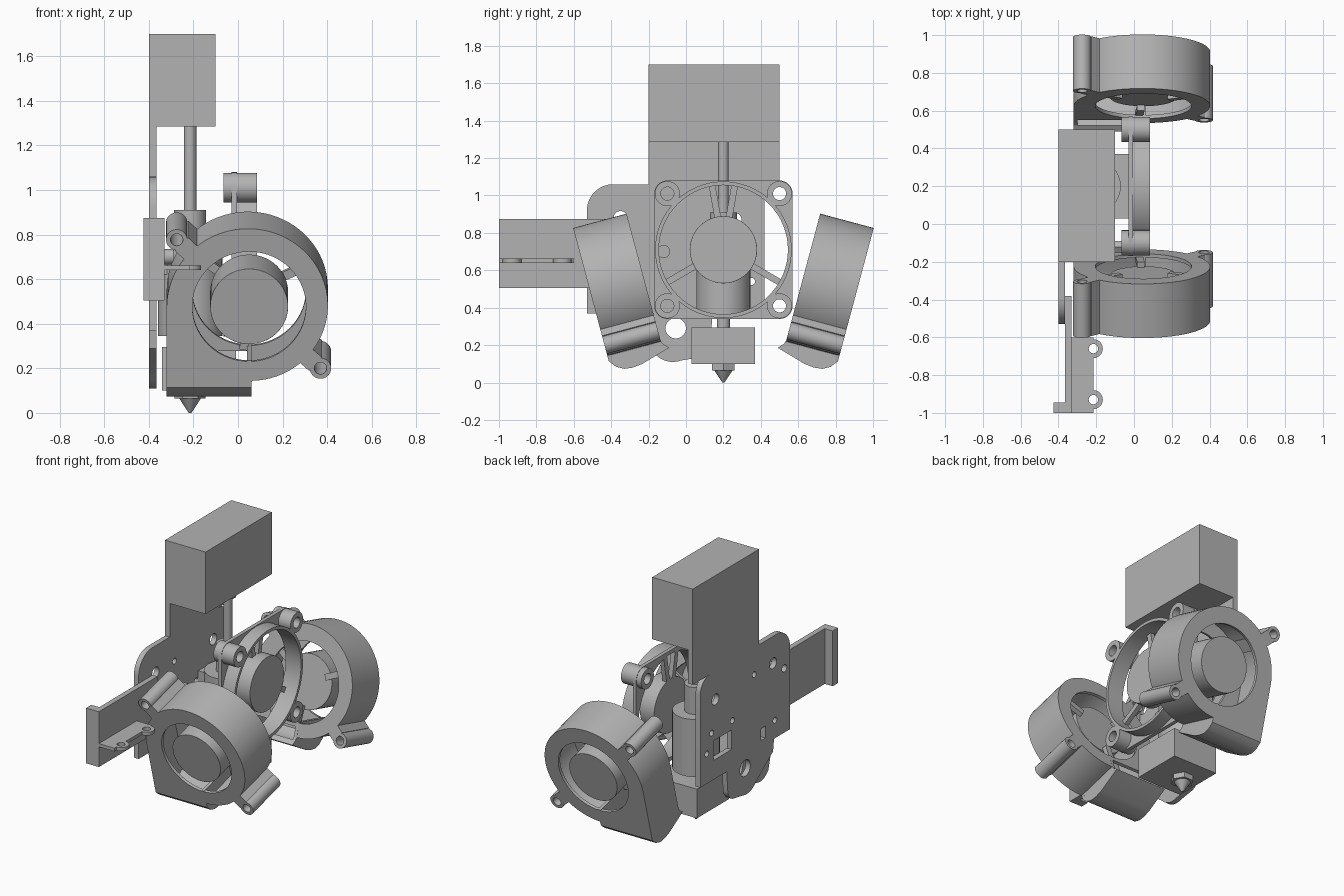
import bpy, bmesh
from math import sin, cos, radians, pi, atan2, hypot
from mathutils import Matrix, Vector

old = bpy.data.objects.get("Cube")
if old:
    bpy.data.objects.remove(old)

GREY = (0.45, 0.45, 0.45, 1)
mat = bpy.data.materials.new("mid_grey")
mat.use_nodes = True
mat.diffuse_color = GREY
mat.node_tree.nodes["Principled BSDF"].inputs["Base Color"].default_value = GREY


def frame(origin, u, v, d):
    m = Matrix((u, v, d)).transposed().to_4x4()
    m.translation = origin
    return m


X, Y, Z = Vector((1, 0, 0)), Vector((0, 1, 0)), Vector((0, 0, 1))
FLAT = frame((0, 0, 0), X, Y, Z)      # outline in x, y; depth along z
SIDE = frame((0, 0, 0), Y, Z, X)      # outline in y, z; depth along x


def finish(name, bm, m):
    bm.transform(m)
    bmesh.ops.recalc_face_normals(bm, faces=bm.faces)
    me = bpy.data.meshes.new(name)
    bm.to_mesh(me)
    bm.free()
    me.materials.append(mat)
    ob = bpy.data.objects.new(name, me)
    bpy.context.collection.objects.link(ob)
    bpy.context.view_layer.objects.active = ob
    bpy.ops.object.select_all(action='DESELECT')
    ob.select_set(True)
    bpy.ops.object.shade_smooth_by_angle(angle=radians(30))
    return ob


def prism(name, loops, d0, d1, m=FLAT, bevel=0):
    """Extrude an outline (first loop) with holes (other loops) from d0 to d1."""
    bm = bmesh.new()
    for loop in loops:
        vs = [bm.verts.new((a, b, d0)) for a, b in loop]
        for i, v in enumerate(vs):
            bm.edges.new((vs[i - 1], v))
    bmesh.ops.triangle_fill(bm, edges=bm.edges[:], use_beauty=True, normal=(0, 0, 1))
    got = bmesh.ops.extrude_face_region(bm, geom=bm.faces[:])
    top = [g for g in got["geom"] if isinstance(g, bmesh.types.BMVert)]
    bmesh.ops.translate(bm, verts=top, vec=(0, 0, d1 - d0))
    ob = finish(name, bm, m)
    if bevel:
        mod = ob.modifiers.new("soft_edge", 'BEVEL')
        mod.width, mod.segments = bevel, 3
    return ob


def arc(a, b, r, start, end, n=40, r2=None):
    r2 = r if r2 is None else r2
    pts = []
    for i in range(n + 1):
        t = i / n
        ang, rad = radians(start + (end - start) * t), r + (r2 - r) * t
        pts.append((a + rad * cos(ang), b + rad * sin(ang)))
    return pts


def circle(a, b, r, n=32):
    return arc(a, b, r, 0, 360 - 360 / n, n - 1)


def rect(a0, b0, a1, b1):
    return [(a0, b0), (a1, b0), (a1, b1), (a0, b1)]


def rounded(a0, b0, a1, b1, r):
    return (arc(a1 - r, b1 - r, r, 0, 90, 8) + arc(a0 + r, b1 - r, r, 90, 180, 8)
            + arc(a0 + r, b0 + r, r, 180, 270, 8) + arc(a1 - r, b0 + r, r, 270, 360, 8))


def strut(name, a, b, ang, r0, r1, width, d0, d1, m):
    c, s, h = cos(ang), sin(ang), width / 2
    loop = [(a + r * c - k * s, b + r * s + k * c)
            for r, k in ((r0, -h), (r1, -h), (r1, h), (r0, h))]
    return prism(name, [loop], d0, d1, m)


# Motor and mounting plate
prism("motor_box", [rect(-.40, -.20, -.10, .50)], 1.285, 1.70)
outline = ([(.50, 1.06), (.50, 1.29), (-.20, 1.29), (-.20, 1.06)]
           + arc(-.39, .92, .14, 90, 180, 8) + [(-.53, .37), (-.36, .37), (-.35, .29)]
           + arc(-.07, .24, .13, 220, 290, 8) + arc(.05, .21, .08, 290, 360, 6)
           + [(.14, .34), (.42, .34)] + arc(.32, .96, .10, 0, 90, 8))
holes = [circle(a, b, r, 20) for a, b, r in (
    (-.055, .29, .055), (-.35, .88, .037), (.26, .87, .037), (-.47, .80, .025),
    (-.15, .88, .02), (.08, .66, .02), (.35, .54, .02), (.30, .66, .02), (-.37, .49, .02))]
holes += [rect(.09, .47, .28, .60), rect(-.27, .41, -.22, .49)]
prism("mounting_plate", [outline] + holes, -.40, -.365, SIDE)

# Side arm with end flange and eared shelf
prism("arm_plate", [rect(-1, .505, -.38, .875)], -.366, -.33, SIDE)
prism("arm_flange", [rect(-.425, -1, -.335, -.945)], .505, .875)
shelf = ([(-.34, -1), (-.215, -1)] + arc(-.215, -.93, .05, -90, 90, 12)
         + arc(-.215, -.66, .05, -90, 90, 12) + [(-.215, -.60), (-.34, -.60)])
prism("arm_shelf", [shelf, circle(-.215, -.93, .025, 16), circle(-.215, -.66, .025, 16)],
      .64, .662)

# Hot end stack
HX, HY = -.215, .20
for name, r, z0, z1 in (("feed_tube", .028, .88, 1.29), ("top_collar", .072, .72, .91),
                        ("heat_sink", .145, .345, .73), ("heat_break", .035, .28, .35)):
    prism(name, [circle(HX, HY, r)], z0, z1)
prism("sink_mount", [rect(-.37, .10, -.25, .30)], .62, .72)
prism("standoff", [circle(-.12, .70, .035, 20)], -.37, -.29, SIDE)
prism("heater_block", [rect(-.34, .03, -.01, .37)], .10, .295)
prism("nozzle_hex", [circle(HX, HY, .07, 6)], .065, .101)
bm = bmesh.new()
bmesh.ops.create_cone(bm, cap_ends=True, segments=24, radius1=.006, radius2=.052, depth=.07)
finish("nozzle_tip", bm, Matrix.Translation((HX, HY, .035)))

# Axial cooling fan facing sideways
FY, FZ, RAD = .20, .71, .365
prism("fan_ring", [circle(FY, FZ, RAD, 64), circle(FY, FZ, .345, 64)], -.03, .085, SIDE)
corners = [(FY + i * .30, FZ + j * .30) for i in (-1, 1) for j in (-1, 1)]
prism("fan_back_plate", [rounded(FY - .37, FZ - .37, FY + .37, FZ + .37, .07),
                         circle(FY, FZ, .35, 64)]
      + [circle(a, b, .036, 20) for a, b in corners], -.03, -.005, SIDE)
for a, b in corners:
    prism("fan_corner_tube", [circle(a, b, .067), circle(a, b, .035)], -.065, .085, SIDE)
prism("fan_hub", [circle(FY, FZ, .18, 48)], -.03, .075, SIDE, .012)
for deg in (80, 100, 210, 330):
    strut("fan_strut", FY, FZ, radians(deg), .15, .355, .035, -.03, 0, SIDE)


# Tilted blowers: p across, q up the face, w into the body
def blower(side, m):
    depth = .296

    def shell(inset, bottom):
        return ([(-.37 + inset, bottom)] + arc(0, 0, .37 - inset, 180, -88, 56, .345 - inset)
                + [(.01 - inset, bottom)])

    eye = circle(0, 0, .255, 56)
    prism(side + "_blower_outer_face", [shell(0, -.376), eye], 0, .02, m)
    prism(side + "_blower_inner_face", [shell(0, -.28), eye], depth - .02, depth, m)
    prism(side + "_blower_wall", [shell(0, -.35) + shell(.02, -.35)[::-1]], 0, depth, m)
    prism(side + "_blower_hub", [circle(0, 0, .175, 48)], .0, .25, m, .015)
    for deg in (25, 145, 265):
        strut(side + "_blower_strut", 0, 0, radians(deg), .15, .27, .04, .25, .28, m)

    # mounting tubes and the webs joining them to the wall
    for a, b in ((-.325, .31), (.32, -.287)):
        prism(side + "_blower_tube", [circle(a, b, .048, 24), circle(a, b, .028, 24)],
              0, depth, m)
        strut(side + "_blower_web", 0, 0, atan2(b, a), .335, hypot(a, b) - .03,
              .085, 0, depth, m)

    # curved outlet scoop
    across = m @ frame((0, 0, 0), Z, Y, X)
    curve = [(0, -.376), (.03, -.415), (.07, -.437), (.114, -.442), (.17, -.436), (.33, -.39)]
    lip = [(.304, -.362), (.16, -.412), (.114, -.42), (.08, -.415), (.045, -.395), (.02, -.365)]
    cheek = [(0, -.25)] + curve + [(.304, -.362), (depth, -.34), (depth, -.25)]
    prism(side + "_outlet_scoop", [curve + lip], -.37, .01, across)
    for p in (-.37, -.01):
        prism(side + "_outlet_cheek", [cheek], p, p + .02, across)


t = radians(15)
front = frame((.05, -.51, .477), X, Vector((0, -sin(t), cos(t))), Vector((0, cos(t), sin(t))))
mirror = Matrix.Translation((0, .4, 0)) @ Matrix.Diagonal((1, -1, 1, 1))
blower("front", front)
blower("back", mirror @ front)
